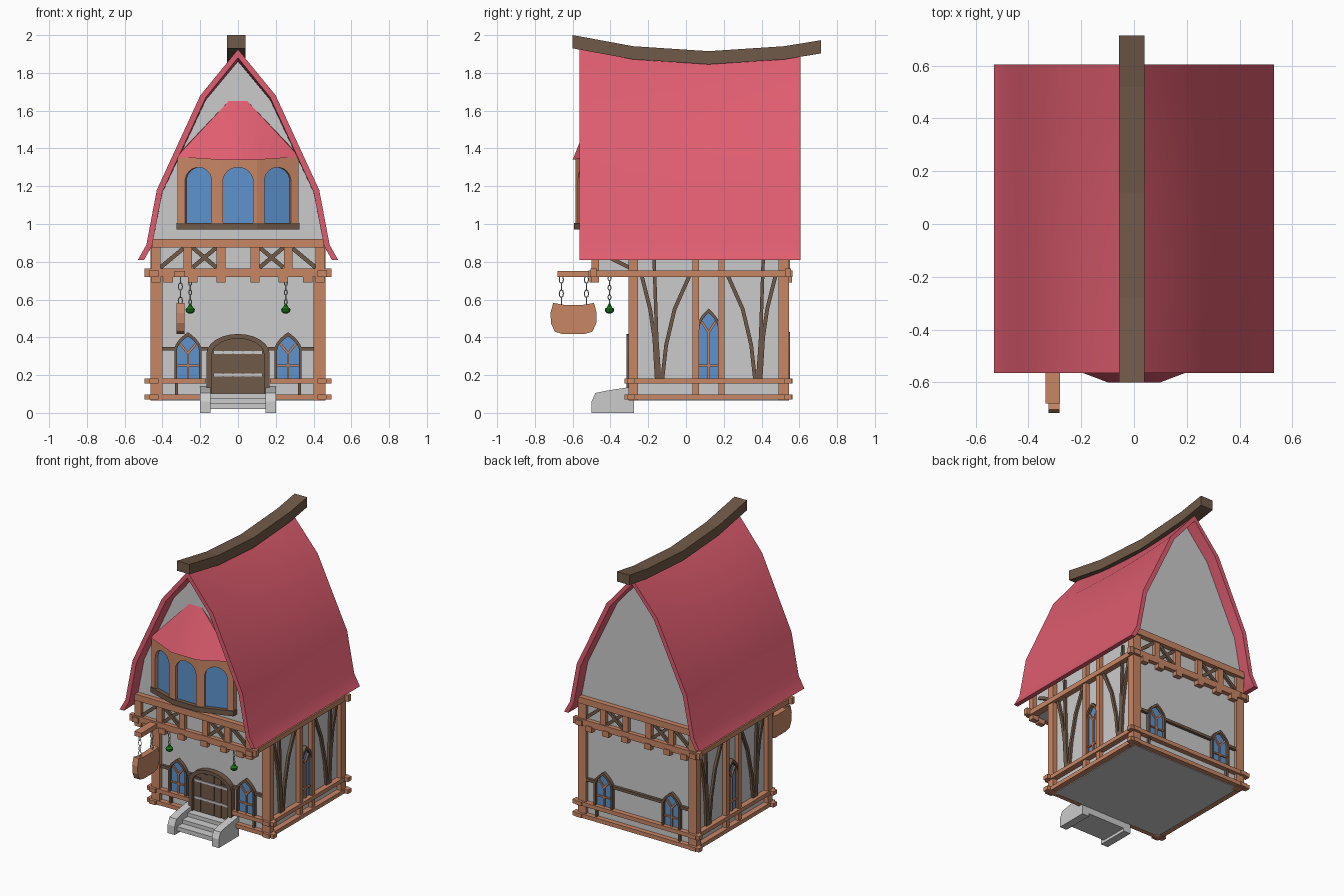
import bpy, bmesh, math
from mathutils import Matrix, Vector

if "Cube" in bpy.data.objects:
    bpy.data.objects.remove(bpy.data.objects["Cube"])


def material(name, rgb):
    m = bpy.data.materials.new(name)
    m.diffuse_color = (*rgb, 1)
    m.use_nodes = True
    m.node_tree.nodes["Principled BSDF"].inputs["Base Color"].default_value = m.diffuse_color
    return m


WOOD = material("light_wood", (0.58, 0.24, 0.13))
DARK = material("dark_wood", (0.16, 0.10, 0.065))
TILE = material("roof_red", (0.74, 0.11, 0.16))
GLASS = material("glass_blue", (0.11, 0.29, 0.61))
GREEN = material("lantern_green", (0.01, 0.2, 0.01))


def finish(name, bm, mat=None, matrix=None, smooth=None):
    bmesh.ops.recalc_face_normals(bm, faces=bm.faces)
    me = bpy.data.meshes.new(name)
    bm.to_mesh(me)
    bm.free()
    ob = bpy.data.objects.new(name, me)
    bpy.context.collection.objects.link(ob)
    if matrix:
        ob.matrix_world = matrix
    if mat:
        me.materials.append(mat)
    if smooth:
        bpy.ops.object.select_all(action='DESELECT')
        ob.select_set(True)
        bpy.context.view_layer.objects.active = ob
        bpy.ops.object.shade_smooth_by_angle(angle=math.radians(smooth))
    return ob


def box(name, x0, x1, y0, y1, z0, z1, mat=None):
    bm = bmesh.new()
    bmesh.ops.create_cube(bm, size=1)
    for v in bm.verts:
        v.co = ((x0 + x1) / 2 + v.co.x * (x1 - x0), (y0 + y1) / 2 + v.co.y * (y1 - y0),
                (z0 + z1) / 2 + v.co.z * (z1 - z0))
    return finish(name, bm, mat)


def loft(name, rings, mat, smooth=None):
    bm = bmesh.new()
    vs = [[bm.verts.new(p) for p in r] for r in rings]
    n = len(rings[0])
    for a, b in zip(vs, vs[1:]):
        for i in range(n):
            bm.faces.new((a[i], a[(i + 1) % n], b[(i + 1) % n], b[i]))
    bm.faces.new(vs[0])
    bm.faces.new(vs[-1])
    return finish(name, bm, mat, smooth=smooth)


def face(deg, x, y, z=0):
    """Wall frame: local x along the wall, local y up, local z outward."""
    return Matrix.Translation((x, y, z)) @ Matrix.Rotation(math.radians(deg), 4, 'Z') @ Matrix.Rotation(math.pi / 2, 4, 'X')


def panel(name, fr, outline, depth, mat=None, hole=None, base=0):
    bm = bmesh.new()
    edges = []
    for pts in [outline] + ([hole] if hole else []):
        vs = [bm.verts.new((u, v, base)) for u, v in pts]
        if hole:
            edges += [bm.edges.new((vs[i - 1], vs[i])) for i in range(len(vs))]
        else:
            bm.faces.new(vs)
    if hole:
        bmesh.ops.triangle_fill(bm, use_beauty=True, edges=edges, normal=(0, 0, 1))
    ext = bmesh.ops.extrude_face_region(bm, geom=bm.faces[:], use_keep_orig=True)
    bmesh.ops.translate(bm, vec=(0, 0, depth), verts=[g for g in ext['geom'] if isinstance(g, bmesh.types.BMVert)])
    return finish(name, bm, mat, fr)


def strip(name, fr, pts, width, depth, mat):
    ps = [Vector(p) for p in pts]
    left, right = [], []
    for i, p in enumerate(ps):
        d = (ps[min(i + 1, len(ps) - 1)] - ps[max(i - 1, 0)]).normalized() * width / 2
        left.append((p.x - d.y, p.y + d.x))
        right.append((p.x + d.y, p.y - d.x))
    return panel(name, fr, left + right[::-1], depth, mat)


def arch(u, w, z0, zs, zt, pointed=False, n=6):
    half = []
    for i in range(n + 1):
        t = i / n
        x, z = (1 - t ** 2, t) if pointed else (math.cos(t * math.pi / 2), math.sin(t * math.pi / 2))
        half.append((w * x, zs + (zt - zs) * z))
    return ([(u - w, z0), (u + w, z0)] + [(u + x, z) for x, z in half] + [(u - x, z) for x, z in half[-2::-1]])


def window(fr, u, w, z0, zs, zt):
    panel("window_glass", fr, arch(u, w, z0, zs, zt, True), 0.006, GLASS)
    panel("window_frame", fr, arch(u, w + 0.014, z0 - 0.005, zs, zt + 0.022, True), 0.025, DARK,
          arch(u, w, z0 + 0.002, zs, zt, True))
    strip("window_mullion", fr, [(u, z0), (u, zs - 0.01)], 0.012, 0.016, WOOD)
    strip("window_crossbar", fr, [(u - w, z0 + 0.07), (u + w, z0 + 0.07)], 0.01, 0.016, WOOD)
    for s in (-1, 1):
        strip("window_fork", fr, [(u, zs - 0.015), (u + s * w * 0.75, zs + (zt - zs) * 0.5)], 0.012, 0.016, WOOD)


def chain(name, x, y, z0, z1, n, r):
    step = (z1 - z0) / n
    for i in range(n):
        bm = bmesh.new()
        rings = []
        for k in range(8):
            a = k * math.pi / 4
            c, s = math.cos(a), math.sin(a)
            rings.append([bm.verts.new(((r + 0.003 * p) * c, 0.003 * q, (step * 0.55 + 0.003 * p) * s))
                          for p, q in ((1, 0), (0, 1), (-1, 0), (0, -1))])
        for k in range(8):
            for j in range(4):
                bm.faces.new((rings[k][j], rings[k][j - 1], rings[k - 7][j - 1], rings[k - 7][j]))
        finish(name, bm, None, Matrix.Translation((x, y, z0 + step * (i + 0.5))) @ Matrix.Rotation(i % 2 * math.pi / 2, 4, 'Z'))


# Plaster bodies: ground floor and jettied upper band
box("ground_floor_wall", -0.43, 0.43, -0.275, 0.525, 0.065, 0.74)
box("upper_floor_wall", -0.43, 0.43, -0.475, 0.525, 0.725, 0.92)

# Curved, sagging roof with plaster gables
outer = [(0.53, 0.81), (0.485, 0.89), (0.43, 1.18), (0.20, 1.68), (0, 1.925)]
inner = [(0.497, 0.81), (0.455, 0.885), (0.40, 1.17), (0.17, 1.67), (0, 1.88)]
both = lambda h: [(-x, z) for x, z in h] + h[-2::-1]


def sag(y, z):
    return z - 0.065 * (1 - ((y - 0.12) / 0.685) ** 2) * ((z - 0.81) / 1.115) ** 2


ys = [-0.565 + 1.17 * i / 10 for i in range(11)]
loft("roof", [[(x, y, sag(y, z)) for x, z in both(outer) + both(inner)[::-1]] for y in ys], TILE, 30)
for a, y in ((0, -0.45), (180, 0.50)):
    panel("gable_wall", face(a, 0, y), [(x, sag(y, z)) for x, z in both(inner[1:])], 0.025)

# Ridge beam
loft("ridge_beam", [[(x, y, 1.915 + 0.164 * (y - 0.12) ** 2 - d) for x, d in
                     ((-0.057, 0), (0.04, 0), (0.04, 0.07), (-0.057, 0.07))]
                    for y in (-0.6, -0.28, 0.12, 0.52, 0.715)], DARK)

FRONT, BACK = face(0, 0, -0.275), face(180, 0, 0.525)
for s in (-1, 1):
    X = lambda a, b: sorted((s * a, s * b))
    # Corner posts
    for y0, y1 in ((-0.305, -0.255), (0.49, 0.545)):
        box("corner_post", *X(0.40, 0.462), y0, y1, 0.065, 0.88, WOOD)
    box("upper_corner_post", *X(0.41, 0.458), -0.50, -0.46, 0.69, 0.9, WOOD)
    # Side rails
    for z in (0.07, 0.155):
        box("side_rail", *X(0.42, 0.47), -0.325, 0.565, z, z + 0.028, WOOD)
    box("side_upper_rail", *X(0.42, 0.47), -0.515, 0.565, 0.72, 0.755, WOOD)
    # Side studs, curved braces and window
    side = face(90 * s, s * 0.43, 0.12)
    for m in (-1, 1):
        strip("side_stud", side, [(m * 0.068, 0.07), (m * 0.068, 0.89)], 0.034, 0.03, WOOD)
        strip("side_brace", side, [(m * 0.26, 0.18), (m * 0.275, 0.4), (m * 0.29, 0.85)], 0.018, 0.016, DARK)
        strip("side_brace", side, [(m * 0.275, 0.18), (m * 0.288, 0.4), (m * 0.31, 0.55), (m * 0.355, 0.73)], 0.02, 0.016, DARK)
        strip("side_brace", side, [(m * 0.245, 0.18), (m * 0.225, 0.36), (m * 0.18, 0.55), (m * 0.1, 0.73)], 0.02, 0.016, DARK)
    strip("jetty_brace", side, [(-s * 0.54, 0.83), (-s * 0.42, 0.77)], 0.02, 0.016, DARK)
    window(side, 0, 0.05, 0.18, 0.44, 0.53)
    # Front rails stop at the stairs
    for z in (0.07, 0.155):
        box("front_rail", *X(0.17, 0.495), -0.31, -0.27, z, z + 0.028, WOOD)
    # Hanging lanterns
    chain("lantern_chain", s * 0.253, -0.405, 0.575, 0.725, 6, 0.008)
    loft("lantern", [[(s * 0.253 + r * math.cos(k * math.pi / 4), -0.405 + r * math.sin(k * math.pi / 4), z) for k in range(8)]
                     for z, r in ((0.525, 0.008), (0.535, 0.022), (0.55, 0.025), (0.56, 0.013), (0.58, 0.004))], GREEN)
    # Stair cheeks
    panel("stair_cheek", face(90, 0.145 if s > 0 else -0.2, 0),
          [(-0.5, 0), (-0.275, 0), (-0.275, 0.14), (-0.42, 0.118), (-0.48, 0.105), (-0.5, 0.06)], 0.055)

for z in (0.07, 0.155):
    box("back_rail", -0.495, 0.495, 0.52, 0.56, z, z + 0.028, WOOD)

# Front and back: windows, dark rails and the braced upper band
for fr, up, gap in ((FRONT, face(0, 0, -0.475), 0.16), (BACK, BACK, 0)):
    panel("upper_rail", up, [(-0.495, 0.72), (0.495, 0.72), (0.495, 0.765), (-0.495, 0.765)], 0.03, WOOD)
    panel("gable_rail", up, [(-0.455, 0.875), (0.455, 0.875), (0.45, 0.92), (-0.45, 0.92)], 0.035, WOOD)
    for s in (-1, 1):
        window(fr, s * 0.265, 0.058, 0.18, 0.33, 0.405)
        strip("middle_rail", fr, [(s * gap, 0.34), (s * 0.2, 0.34)], 0.02, 0.02, DARK)
        strip("middle_rail", fr, [(s * 0.33, 0.34), (s * 0.41, 0.34)], 0.02, 0.02, DARK)
        strip("short_stud", fr, [(s * 0.325, 0.09), (s * 0.325, 0.16)], 0.016, 0.018, DARK)
        for x in (0.09, 0.265):
            strip("band_stud", up, [(s * x, 0.76), (s * x, 0.88)], 0.045, 0.025, WOOD)
        for x in (0.09, 0.24, 0.37):
            strip("joist_end", up, [(s * x, 0.69), (s * x, 0.73)], 0.05, 0.035, WOOD)
        strip("band_cross", up, [(s * 0.115, 0.77), (s * 0.24, 0.875)], 0.022, 0.016, DARK)
        strip("band_cross", up, [(s * 0.115, 0.875), (s * 0.24, 0.77)], 0.022, 0.014, DARK)
        strip("band_brace", up, [(s * 0.29, 0.87), (s * 0.41, 0.77)], 0.022, 0.016, DARK)

# Door with frame, plank joints and hinge straps
panel("door", FRONT, arch(0, 0.14, 0.08, 0.31, 0.395), 0.02, DARK)
panel("door_frame", FRONT, arch(0, 0.168, 0.08, 0.31, 0.418), 0.04, DARK, arch(0, 0.138, 0.085, 0.31, 0.393))
for i in range(-2, 3):
    strip("door_plank", FRONT, [(i * 0.053, 0.085), (i * 0.053, 0.39 - 0.012 * i * i)], 0.046, 0.025, DARK)
for z in (0.2, 0.32):
    strip("door_strap", FRONT, [(-0.13, z), (0.13, z)], 0.015, 0.03, None)

# Stair treads
for i in range(3):
    box("stair_tread", -0.15, 0.15, -0.475 + 0.06 * i, -0.275, 0.02 + 0.026 * i, 0.05 + 0.026 * i)

# Bay window: five facets, three of them glazed
plan = [(-0.32, -0.47), (-0.32, -0.51), (-0.1, -0.585), (0.1, -0.585), (0.32, -0.51), (0.32, -0.47)]
for i, (p, q) in enumerate(zip(plan, plan[1:])):
    d = Vector(q) - Vector(p)
    fr = face(math.degrees(math.atan2(d.y, d.x)), (p[0] + q[0]) / 2, (p[1] + q[1]) / 2)
    h = d.length / 2
    rect = [(-h, 1.0), (h, 1.0), (h, 1.36), (-h, 1.36)]
    if i in (1, 2, 3):
        hole = arch(0, 0.08 if i == 2 else 0.075, 1.006, 1.225, 1.3)
        panel("bay_wall", fr, rect, 0.03, WOOD, hole, -0.03)
        panel("bay_glass", fr, hole, 0.004, GLASS, base=-0.026)
    else:
        panel("bay_side", fr, rect, 0.01, WOOD, base=-0.01)
loft("bay_sill", [[(x * 1.015, y * 1.012, z) for x, y in plan] for z in (0.97, 1.006)], DARK)
bm = bmesh.new()
eave = [(s * x, y, z) for s in (-1, 1) for x, y, z in
        ((0.325, -0.46, 1.362), (0.325, -0.515, 1.355), (0.1, -0.6, 1.34), (0.05, -0.475, 1.65), (0.05, -0.46, 1.65))]
bmesh.ops.convex_hull(bm, input=[bm.verts.new(p) for p in eave])
finish("bay_roof", bm, TILE, smooth=40)

# Hanging sign
box("sign_arm", -0.335, -0.28, -0.68, -0.49, 0.72, 0.752, WOOD)
for y in (-0.66, -0.527):
    chain("sign_chain", -0.305, y, 0.575, 0.725, 4, 0.011)
rim = [(0.06, 0.418), (0.1, 0.43), (0.12, 0.475), (0.122, 0.53), (0.108, 0.582), (0.05, 0.572)]
panel("sign_board", face(90, -0.325, -0.595), rim + [(-u, z) for u, z in rim[::-1]], 0.042, WOOD)
